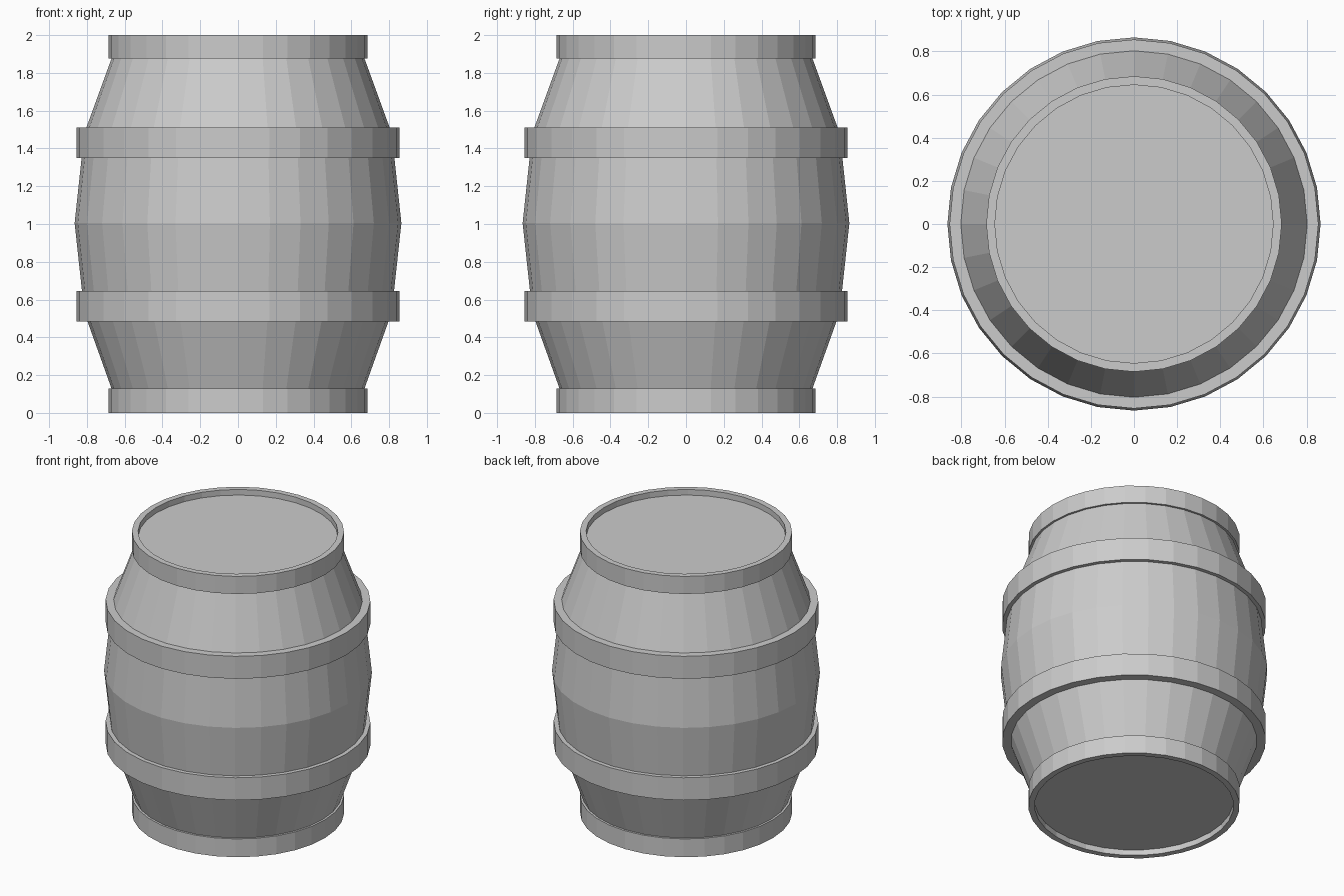
import bpy, bmesh, math

if "Cube" in bpy.data.objects:
    bpy.data.objects.remove(bpy.data.objects["Cube"])

SIDES = 32


def lathe(name, profile):
    """Spin an (r, z) profile about z; points with r = 0 become a cap centre."""
    bm = bmesh.new()
    rings = []
    for r, z in profile:
        if r == 0:
            rings.append([bm.verts.new((0, 0, z))] * SIDES)
        else:
            rings.append([bm.verts.new((r * math.cos(2 * math.pi * i / SIDES),
                                        r * math.sin(2 * math.pi * i / SIDES), z))
                          for i in range(SIDES)])
    for a, b in zip(rings, rings[1:]):
        for i in range(SIDES):
            j = (i + 1) % SIDES
            corners = list(dict.fromkeys((a[i], a[j], b[j], b[i])))
            bm.faces.new(corners)
    # merge the fan of each flat lid into one polygon
    centres = [v for v in bm.verts if abs(v.co.x) + abs(v.co.y) < 1e-6]
    bmesh.ops.dissolve_verts(bm, verts=centres)
    mesh = bpy.data.meshes.new(name)
    bm.to_mesh(mesh)
    bm.free()
    obj = bpy.data.objects.new(name, mesh)
    bpy.context.collection.objects.link(obj)
    return obj


# bulging body of staves
lathe("barrel_body", [(0.67, 0.13), (0.797, 0.485), (0.826, 0.645), (0.865, 1.005),
                      (0.828, 1.35), (0.803, 1.51), (0.67, 1.875)])

# two raised hoops, meeting the body along both edges
for name, z0, z1, r0, r1 in (("lower_hoop", 0.485, 0.645, 0.797, 0.826),
                             ("upper_hoop", 1.35, 1.51, 0.828, 0.803)):
    lathe(name, [(r0, z0), (0.855, z0), (0.855, z1), (r1, z1)])

# end rims with recessed lids
lathe("bottom_rim", [(0, 0.04), (0.645, 0.04), (0.645, 0), (0.685, 0),
                     (0.685, 0.13), (0.67, 0.13)])
lathe("top_rim", [(0.67, 1.875), (0.685, 1.875), (0.685, 2), (0.645, 2),
                  (0.645, 1.96), (0, 1.96)])
